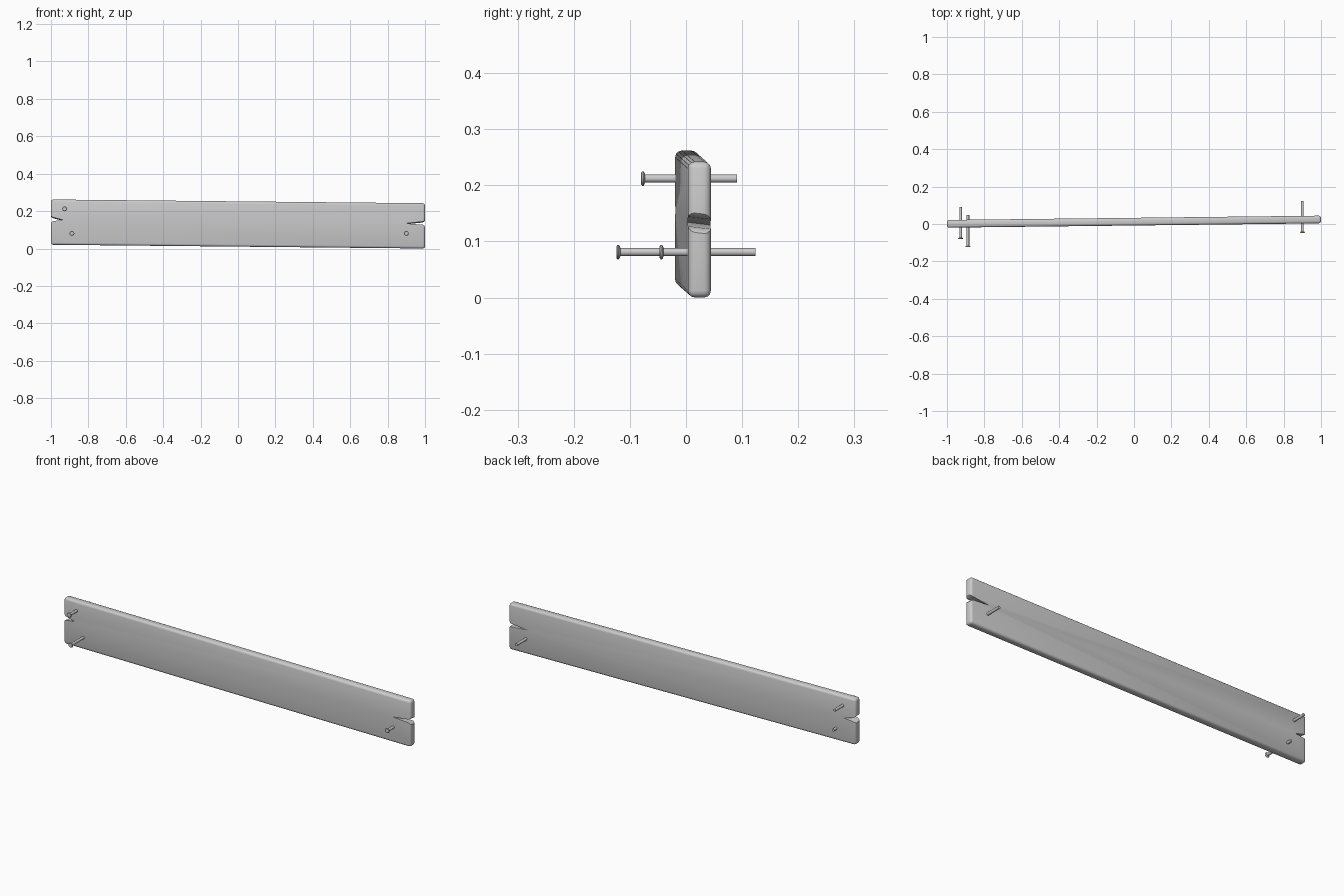
import bpy, bmesh, math
from mathutils import Matrix, Vector

if "Cube" in bpy.data.objects:
    bpy.data.objects.remove(bpy.data.objects["Cube"])

L, T, H = 2.0, 0.041, 0.242


def slope(x, y, z):
    """Lean the board slightly: it runs back and down towards +x."""
    return Vector((x, y + 0.0125 + 0.0115 * x, z + 0.0100 - 0.0100 * x))


def finish(bm, name):
    bmesh.ops.recalc_face_normals(bm, faces=bm.faces)
    mesh = bpy.data.meshes.new(name)
    bm.to_mesh(mesh)
    bm.free()
    ob = bpy.data.objects.new(name, mesh)
    bpy.context.collection.objects.link(ob)
    return ob


def smooth(ob, angle=35):
    bpy.ops.object.select_all(action='DESELECT')
    ob.select_set(True)
    bpy.context.view_layer.objects.active = ob
    bpy.ops.object.shade_smooth_by_angle(angle=math.radians(angle))


# Wooden board with rounded edges
bm = bmesh.new()
bmesh.ops.create_cube(bm, size=1)
bmesh.ops.scale(bm, vec=(L, T, H), verts=bm.verts)
bmesh.ops.translate(bm, vec=(0, 0, H / 2), verts=bm.verts)
bmesh.ops.bevel(bm, geom=bm.edges[:], offset=0.012, segments=3,
                profile=0.5, affect='EDGES')
for v in bm.verts:
    v.co = slope(*v.co)
board = finish(bm, "board")


# Wedge cutters for the split in each end, flared to soften the lips
def split_cutter(name, profile):
    bm = bmesh.new()
    rings = []
    for y in (-0.1, 0.15):
        rings.append([bm.verts.new((x, y, z - 0.12 * (y - 0.012)))
                      for x, z in profile])
    n = len(profile)
    bm.faces.new(rings[0])
    bm.faces.new(rings[1][::-1])
    for i in range(n):
        j = (i + 1) % n
        bm.faces.new((rings[0][i], rings[0][j], rings[1][j], rings[1][i]))
    ob = finish(bm, name)
    ob.hide_render = True
    return ob


left = [(-0.935, 0.149), (-0.988, 0.163), (-0.996, 0.167), (-1.003, 0.175),
        (-1.003, 0.132), (-0.996, 0.139), (-0.988, 0.143)]
right = [(0.895, 0.133), (0.988, 0.143), (0.996, 0.147), (1.003, 0.154),
         (1.003, 0.113), (0.996, 0.121), (0.988, 0.126)]
for name, prof in (("left_split_cutter", left), ("right_split_cutter", right)):
    cutter = split_cutter(name, prof)
    mod = board.modifiers.new("split", 'BOOLEAN')
    mod.operation = 'DIFFERENCE'
    mod.solver = 'EXACT'
    mod.object = cutter
    bpy.context.view_layer.objects.active = board
    bpy.ops.object.modifier_apply(modifier=mod.name)
    bpy.data.objects.remove(cutter, do_unlink=True)
smooth(board)


# Nails: a lathed profile of (radius, distance from head), pointing to +y
NAIL = [(0.0, 0.0), (0.0105, 0.0), (0.013, 0.002), (0.013, 0.004),
        (0.0105, 0.006), (0.0072, 0.007), (0.0072, 0.171), (0.0, 0.171)]


def nail(name, x, y, z, sides=16):
    bm = bmesh.new()
    vs = [bm.verts.new((r, d, 0)) for r, d in NAIL]
    es = [bm.edges.new(p) for p in zip(vs, vs[1:])]
    bmesh.ops.spin(bm, geom=vs + es, cent=(0, 0, 0), axis=(0, 1, 0),
                   angle=math.tau, steps=sides)
    bmesh.ops.remove_doubles(bm, verts=bm.verts, dist=1e-5)
    bmesh.ops.transform(bm, matrix=Matrix.Translation((x, y, z)), verts=bm.verts)
    smooth(finish(bm, name))


nail("upper_left_nail", -0.927, -0.080, 0.212)
nail("lower_left_nail", -0.888, -0.124, 0.081)
nail("right_nail", 0.900, -0.047, 0.081)
